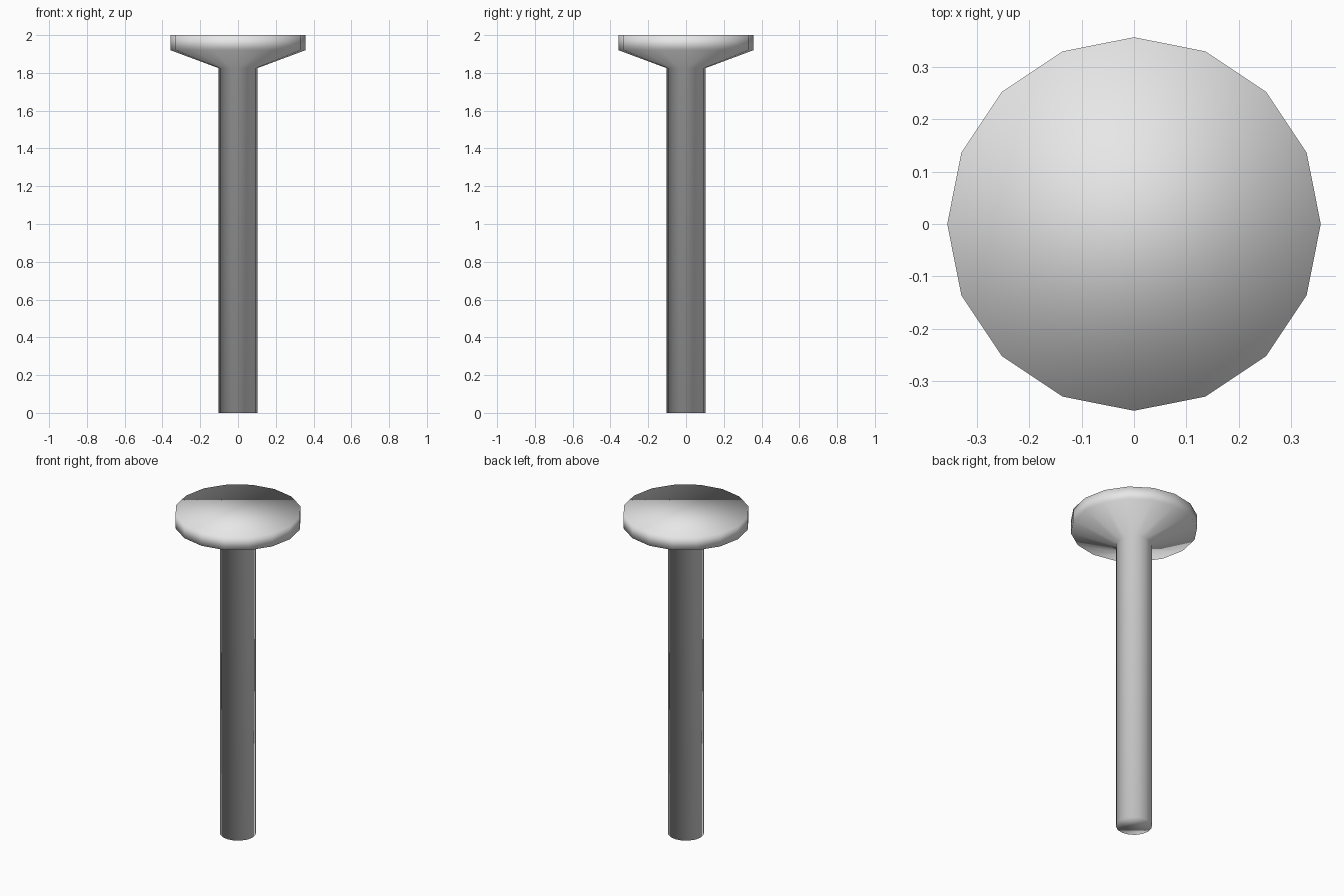
import bpy, bmesh
from math import cos, sin, tau

cube = bpy.data.objects.get("Cube")
if cube:
    bpy.data.objects.remove(cube, do_unlink=True)

SIDES = 16

# Plain grey metal
grey = bpy.data.materials.new("light_grey")
colour = (0.8, 0.8, 0.8, 1)
grey.use_nodes = True
grey.diffuse_color = colour
grey.node_tree.nodes["Principled BSDF"].inputs["Base Color"].default_value = colour


def lathe(name, profile, material):
    """Turn (radius, z) points, listed bottom to top, into a capped round solid."""
    bm = bmesh.new()
    rings = [[bm.verts.new((r * cos(tau * i / SIDES), r * sin(tau * i / SIDES), z))
              for i in range(SIDES)] for r, z in profile]
    for low, high in zip(rings, rings[1:]):
        for i in range(SIDES):
            j = (i + 1) % SIDES
            bm.faces.new((low[i], low[j], high[j], high[i]))
    bm.faces.new(rings[0][::-1])
    bm.faces.new(rings[-1])
    for face in bm.faces:
        face.smooth = True
    mesh = bpy.data.meshes.new(name)
    bm.to_mesh(mesh)
    bm.free()
    mesh.materials.append(material)
    obj = bpy.data.objects.new(name, mesh)
    bpy.context.collection.objects.link(obj)
    return obj


# Straight shank flaring into a flat, wide head
lathe("pin_with_head", [(0.102, 0), (0.102, 1.825), (0.357, 1.92), (0.357, 2)], grey)
